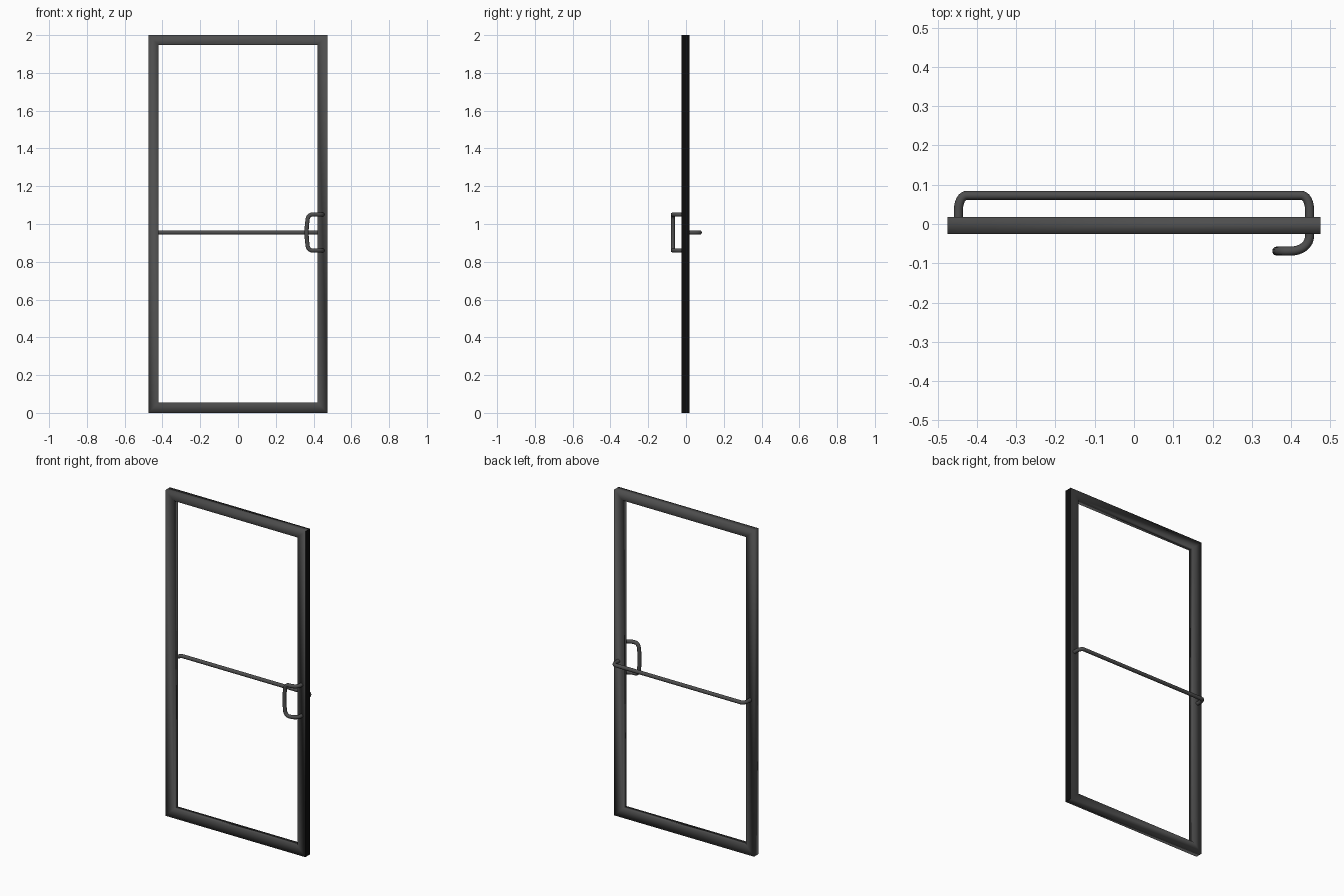
import bpy, bmesh
from mathutils import Vector

if "Cube" in bpy.data.objects:
    bpy.data.objects.remove(bpy.data.objects["Cube"])


def material(name, v):
    m = bpy.data.materials.new(name)
    m.diffuse_color = (v, v, v, 1)
    m.use_nodes = True
    m.node_tree.nodes["Principled BSDF"].inputs["Base Color"].default_value = m.diffuse_color
    return m


dark_grey = material("dark grey metal", 0.075)
black = material("black edge", 0.004)

# Door frame: rectangular profile swept round four mitred corners
Y0, Y1 = -0.025, 0.018
outer = [(-0.475, 0), (0.475, 0), (0.475, 2), (-0.475, 2)]
inner = [(-0.42, 0.055), (0.42, 0.055), (0.42, 1.948), (-0.42, 1.948)]
bm = bmesh.new()
rings = []
for o, i in zip(outer, inner):
    rings.append([bm.verts.new((p[0], y, p[1]))
                  for p, y in ((o, Y0), (i, Y0), (i, Y1), (o, Y1))])
for k in range(4):
    a, b = rings[k], rings[(k + 1) % 4]
    for j in range(4):
        n = (j + 1) % 4
        bm.faces.new((a[j], b[j], b[n], a[n]))
bmesh.ops.recalc_face_normals(bm, faces=bm.faces)
for f in bm.faces:
    f.smooth = True
    # the latch-side outer edge is black
    if f.normal.x > 0.9 and f.calc_center_median().x > 0.45:
        f.material_index = 1
        f.smooth = False
        for e in f.edges:
            e.smooth = False
me = bpy.data.meshes.new("door_frame")
bm.to_mesh(me)
bm.free()
me.materials.append(dark_grey)
me.materials.append(black)
frame = bpy.data.objects.new("door_frame", me)
bpy.context.collection.objects.link(frame)


def rounded_path(points, steps=8):
    """points: (xyz, trim length before, trim length after); corners become curves"""
    out = []
    for k, (p, t0, t1) in enumerate(points):
        p = Vector(p)
        if t0 == 0:
            out.append(p)
            continue
        a = p + (Vector(points[k - 1][0]) - p).normalized() * t0
        b = p + (Vector(points[k + 1][0]) - p).normalized() * t1
        for s in range(steps + 1):
            t = s / steps
            # cubic with handles near a circular arc
            h0, h1 = a.lerp(p, 0.6), b.lerp(p, 0.6)
            out.append(a * (1 - t) ** 3 + h0 * 3 * t * (1 - t) ** 2
                       + h1 * 3 * t * t * (1 - t) + b * t ** 3)
    return out


def tube(name, path, radius):
    cu = bpy.data.curves.new(name, 'CURVE')
    cu.dimensions = '3D'
    cu.bevel_depth = radius
    cu.bevel_resolution = 3
    cu.use_fill_caps = True
    sp = cu.splines.new('POLY')
    sp.points.add(len(path) - 1)
    for pt, co in zip(sp.points, path):
        pt.co = (*co, 1)
    sp.use_smooth = True
    cu.materials.append(dark_grey)
    ob = bpy.data.objects.new(name, cu)
    bpy.context.collection.objects.link(ob)
    return ob


# Push bar across the back
BX, BY, BZ = 0.447, 0.073, 0.955
tube("push_bar", rounded_path([
    ((-BX, 0.01, BZ), 0, 0),
    ((-BX, BY, BZ), 0.04, 0.022),
    ((BX, BY, BZ), 0.022, 0.04),
    ((BX, 0.01, BZ), 0, 0)]), 0.0115)

# Pull handle on the front: offset legs and a slightly bowed grip
HX, HY = 0.447, -0.069
half = rounded_path([
    ((HX, -0.01, 1.05), 0, 0),
    ((HX, HY, 1.05), 0.04, 0.05),
    ((0.371, HY, 1.05), 0.022, 0.028),
    ((0.364, HY, 0.985), 0, 0)])
mid = Vector((0.363, HY, BZ))
lower = [Vector((p.x, p.y, 2 * BZ - p.z)) for p in reversed(half)]
tube("pull_handle", half + [mid] + lower, 0.0115)
